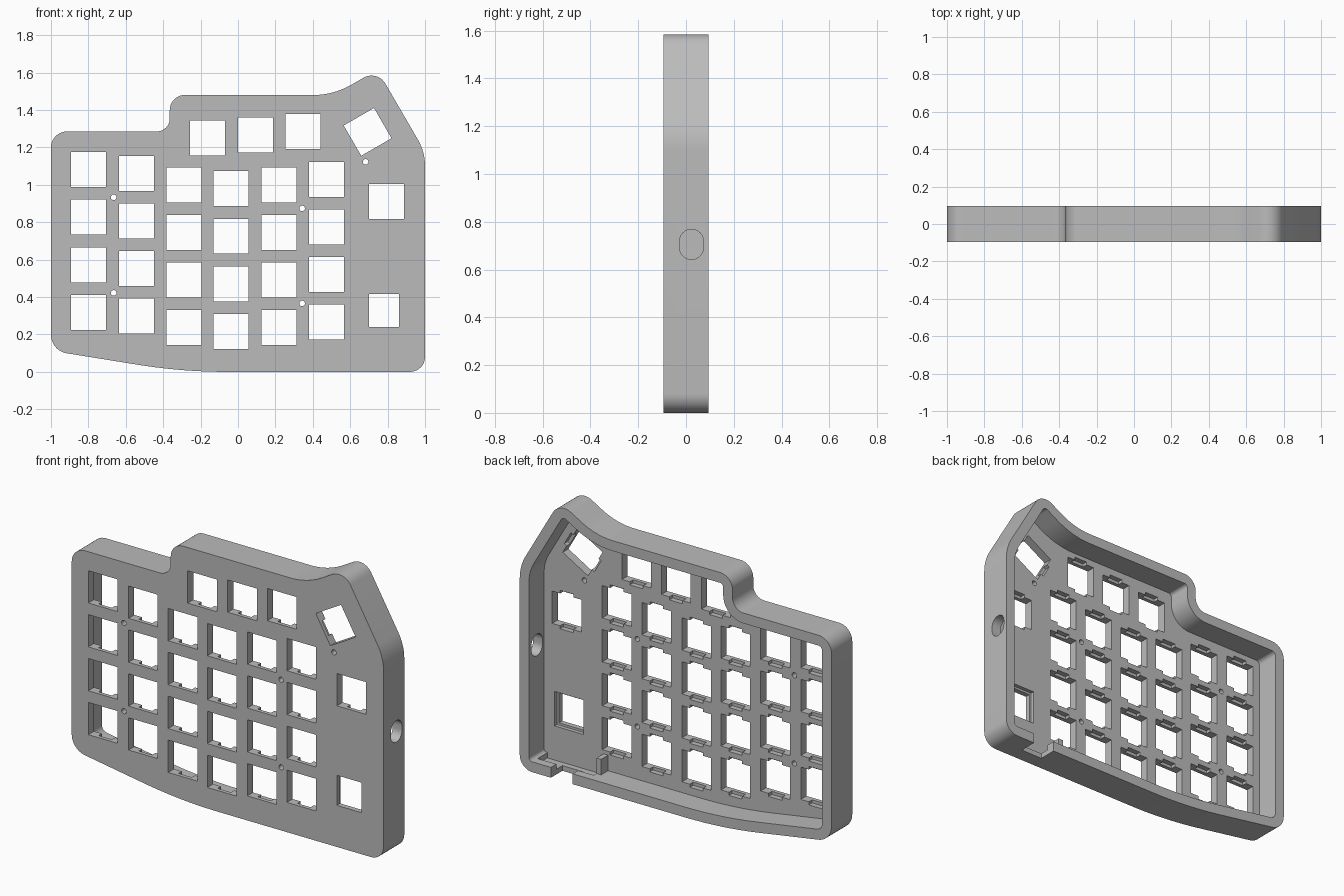
import bpy, bmesh, math
from mathutils import Vector, Matrix

if "Cube" in bpy.data.objects:
    bpy.data.objects.remove(bpy.data.objects["Cube"], do_unlink=True)

FRONT, BACK = -0.095, 0.095
PLATE = FRONT + 0.052      # inner face of the front plate
WALL = 0.06
KEY = 0.187                # switch opening
PITCH = 0.2545

grey = bpy.data.materials.new("case grey")
grey.use_nodes = True
grey.diffuse_color = (0.5, 0.5, 0.5, 1)
grey.node_tree.nodes["Principled BSDF"].inputs["Base Color"].default_value = (0.5, 0.5, 0.5, 1)


def rounded(corners, steps=10):
    """Counter-clockwise outline with an arc at every (x, z, radius) corner."""
    pts = []
    for i, (x, z, r) in enumerate(corners):
        p = Vector((x, z))
        a = (Vector(corners[i - 1][:2]) - p).normalized()
        b = (Vector(corners[(i + 1) % len(corners)][:2]) - p).normalized()
        half = a.angle(b) / 2
        centre = p + (a + b).normalized() * (r / math.sin(half))
        start = p + a * (r / math.tan(half)) - centre
        end = p + b * (r / math.tan(half)) - centre
        turn = start.angle_signed(end)
        for k in range(steps + 1):
            pts.append(centre + Matrix.Rotation(-turn * k / steps, 2) @ start)
    return pts


def inset(pts, d):
    out = []
    for i, p in enumerate(pts):
        t = (pts[(i + 1) % len(pts)] - p).normalized() + (p - pts[i - 1]).normalized()
        t.normalize()
        out.append(p + Vector((-t.y, t.x)) * d)
    return out


def prism(bm, pts, y0, y1):
    """Extrude an x-z outline from y0 to y1."""
    face = bm.faces.new([bm.verts.new((p[0], y0, p[1])) for p in pts])
    res = bmesh.ops.extrude_face_region(bm, geom=[face])
    verts = [v for v in res["geom"] if isinstance(v, bmesh.types.BMVert)]
    bmesh.ops.translate(bm, verts=verts, vec=(0, y1 - y0, 0))


def rect(cx, cz, w, h, angle=0, dx=0, dz=0):
    rot = Matrix.Rotation(math.radians(angle), 2)
    return [Vector((cx, cz)) + rot @ Vector((dx + sx * w / 2, dz + sz * h / 2))
            for sx, sz in ((-1, -1), (1, -1), (1, 1), (-1, 1))]


def finish(bm, name):
    bmesh.ops.recalc_face_normals(bm, faces=bm.faces)
    mesh = bpy.data.meshes.new(name)
    bm.to_mesh(mesh)
    bm.free()
    mesh.materials.append(grey)
    ob = bpy.data.objects.new(name, mesh)
    bpy.context.collection.objects.link(ob)
    return ob


def make(name, prisms):
    bm = bmesh.new()
    for pts, y0, y1 in prisms:
        prism(bm, pts, y0, y1)
    return finish(bm, name)


def cut(target, cutter):
    mod = target.modifiers.new("cut", "BOOLEAN")
    mod.operation, mod.solver, mod.object = "DIFFERENCE", "EXACT", cutter
    bpy.context.view_layer.objects.active = target
    bpy.ops.object.modifier_apply(modifier=mod.name)
    bpy.data.objects.remove(cutter, do_unlink=True)


# Case shell: outer outline with an open-backed cavity
outline = rounded([
    (-1, 0.113, 0.1), (-0.3, 0, 3), (1, 0, 0.08), (1, 1.176, 0.28),
    (0.745, 1.615, 0.085), (0.511, 1.48, 0.41), (-0.365, 1.48, 0.08),
    (-0.365, 1.285, 0.07), (-1, 1.285, 0.085)])
case = make("keyboard_case", [(outline, FRONT, BACK)])
cut(case, make("cavity", [(inset(outline, WALL), PLATE, BACK + 0.1)]))

# Switch openings: six staggered columns, a short top row and the thumb keys
keys = []
for x, low in ((-0.8, 0.318), (-0.542, 0.298), (-0.288, 0.236),
               (-0.037, 0.216), (0.22, 0.236), (0.474, 0.266)):
    keys += [(x, low + PITCH * row, 0) for row in range(4)]
keys += [(-0.163, 1.251, 0), (0.094, 1.267, 0), (0.348, 1.286, 0),
         (0.693, 1.283, 120), (0.795, 0.912, 0)]
cut(case, make("openings", [(rect(x, z, KEY, KEY, a), FRONT - 0.1, BACK - 0.05)
                            for x, z, a in keys]))

# Clip notches behind the top and bottom edge of each opening
cut(case, make("clip_notches", [
    (rect(x, z, 0.085, 0.036, a, 0, s * KEY / 2), FRONT + 0.022, PLATE + 0.05)
    for x, z, a in keys for s in (-1, 1)]))

# Encoder opening with a recess behind it, and the screw holes
cut(case, make("encoder_opening", [(rect(0.78, 0.328, 0.16, 0.174), FRONT - 0.1, BACK)]))
cut(case, make("encoder_recess", [(rect(0.78, 0.328, 0.185, 0.2), FRONT + 0.03, BACK)]))
screws = [(-0.665, 0.933), (-0.665, 0.422), (0.343, 0.874), (0.343, 0.366), (0.682, 1.123)]
cut(case, make("screw_holes", [
    ([(x + 0.015 * math.cos(k * math.pi / 8), z + 0.015 * math.sin(k * math.pi / 8))
      for k in range(16)], FRONT - 0.1, BACK) for x, z in screws]))

# Rounded cable slot through the side wall
bm = bmesh.new()
prism(bm, rounded([(-0.05, -0.0625, 0.049), (0.05, -0.0625, 0.049),
                   (0.05, 0.0625, 0.049), (-0.05, 0.0625, 0.049)], 8), -0.1, 0.1)
bmesh.ops.rotate(bm, verts=bm.verts, matrix=Matrix.Rotation(math.pi / 2, 3, "Z"))
bmesh.ops.translate(bm, verts=bm.verts, vec=(1, 0.023, 0.705))
cut(case, finish(bm, "cable_slot"))

# Port notch in the lower wall, and the thinned wall beside it
cut(case, make("port_notch", [(rect(0.73, 0.03, 0.14, 0.2), -0.01, BACK + 0.1)]))
cut(case, make("port_recess", [(rect(0.74, 0.08, 0.36, 0.1), PLATE, 0.045)]))

# Small retaining tab next to the port
tab = make("port_tab", [(rect(0.545, 0.09, 0.03, 0.12), PLATE - 0.01, 0.02)])

for ob in (case, tab):
    bpy.ops.object.select_all(action="DESELECT")
    ob.select_set(True)
    bpy.context.view_layer.objects.active = ob
    bpy.ops.object.shade_smooth_by_angle(angle=math.radians(30))
